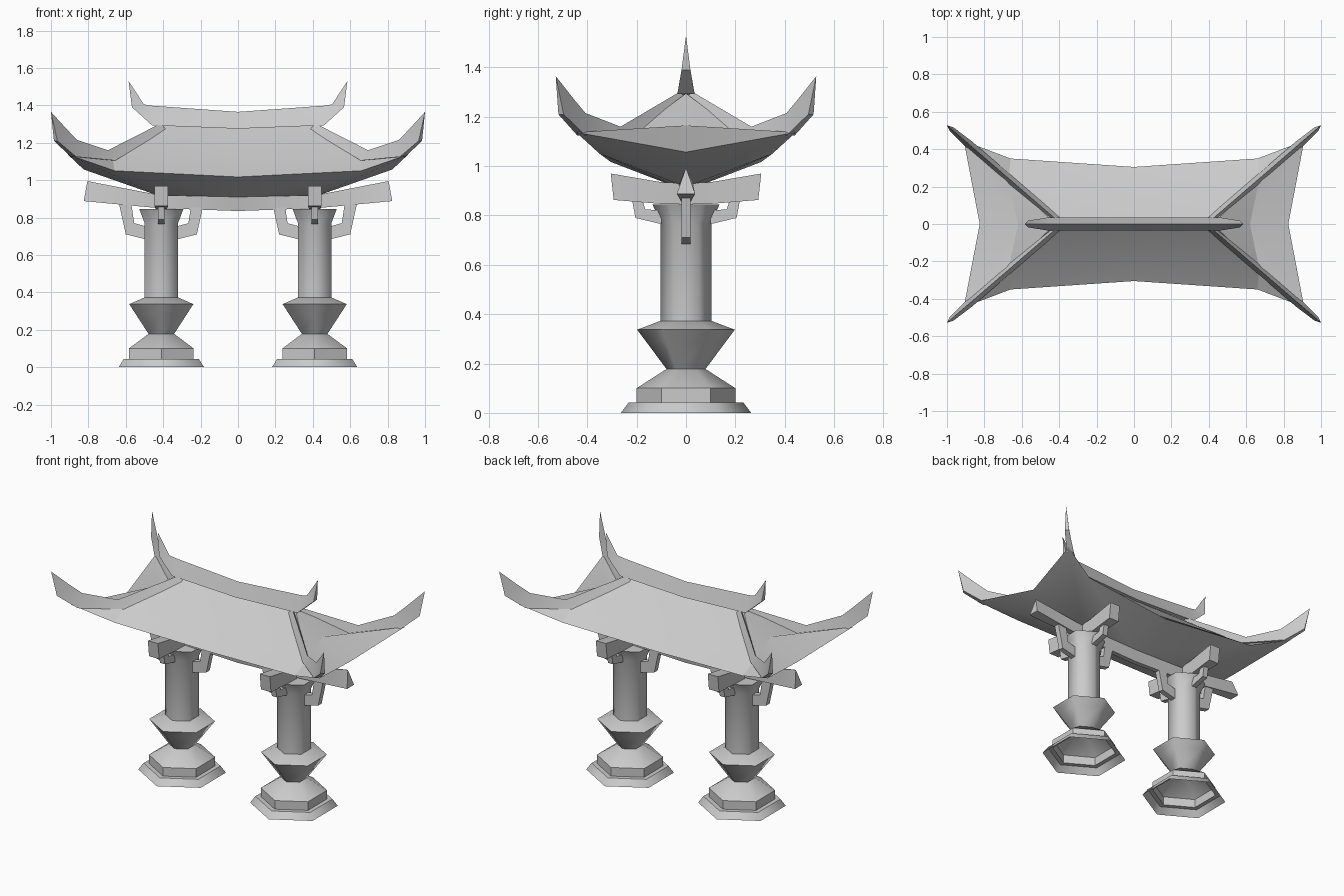
import bpy, bmesh, math

cube = bpy.data.objects.get("Cube")
if cube:
    bpy.data.objects.remove(cube, do_unlink=True)

stone = bpy.data.materials.new("grey_stone")
stone.use_nodes = True
GREY = (0.6, 0.6, 0.6, 1.0)
stone.diffuse_color = GREY
stone.node_tree.nodes["Principled BSDF"].inputs["Base Color"].default_value = GREY


def finish(name, bm, smooth=20):
    """Weld, orient and shade a mesh, then link it as an object."""
    bmesh.ops.remove_doubles(bm, verts=bm.verts, dist=0.0005)
    bmesh.ops.recalc_face_normals(bm, faces=bm.faces)
    mesh = bpy.data.meshes.new(name)
    bm.to_mesh(mesh)
    bm.free()
    mesh.materials.append(stone)
    mesh.shade_smooth()
    mesh.set_sharp_from_angle(angle=math.radians(smooth))
    obj = bpy.data.objects.new(name, mesh)
    bpy.context.collection.objects.link(obj)
    return obj


def loft(name, rings, smooth=20, cap_start=True, cap_end=True):
    """Skin a sequence of rings that share one point count."""
    bm = bmesh.new()
    rows = [[bm.verts.new(p) for p in ring] for ring in rings]
    n = len(rows[0])
    for a, b in zip(rows, rows[1:]):
        for i in range(n):
            j = (i + 1) % n
            bm.faces.new((a[i], a[j], b[j], b[i]))
    if cap_start:
        bm.faces.new(rows[0])
    if cap_end:
        bm.faces.new(rows[-1])
    return finish(name, bm, smooth)


def hex_turn(name, cx, profile, smooth, cap_start=True):
    """Six-sided turned part with corners on the front and back."""
    angles = [math.radians(90 + 60 * k) for k in range(6)]
    rings = [[(cx + r * math.cos(a), r * math.sin(a), z) for a in angles]
             for r, z in profile]
    return loft(name, rings, smooth, cap_start)


def beam(name, axis, cx, stations):
    """Beam from half stations: (top reach, top z, top half width, bottom ...)."""
    full = [(-1, s) for s in reversed(stations)] + [(1, s) for s in stations[1:]]
    rings = []
    for side, (dt, zt, wt, db, zb, wb) in full:
        pts = [(side * dt, -wt, zt), (side * dt, wt, zt),
               (side * db, wb, zb), (side * db, -wb, zb)]
        if axis == "y":
            pts = [(-w, d, z) for d, w, z in pts]
        rings.append([(cx + x, y, z) for x, y, z in pts])
    return loft(name, rings)


def bracket(name, cx, ux, uy, outline, half=0.018):
    """Flat elbow plate reaching out from a pillar."""
    rings = [[(cx + d * ux - t * uy, d * uy + t * ux, z) for d, z in outline]
             for t in (-half, half)]
    return loft(name, rings)


# Pillars with pedestals, bowls, cross beams and brackets
X_BRACKET = [(.225, .87), (.19, .71), (.09, .685), (.09, .755), (.145, .77), (.16, .87)]
Y_BRACKET = [(.22, .87), (.205, .79), (.10, .765), (.10, .82), (.165, .825), (.18, .87)]
for side, cx in (("right", -0.41), ("left", 0.41)):
    hex_turn(side + "_pedestal", cx,
             [(.264, 0), (.232, .043), (.2, .043), (.2, .1), (.079, .178)], 50, False)
    hex_turn(side + "_bowl", cx,
             [(.079, .178), (.162, .289), (.198, .337), (.098, .375)], 50)
    hex_turn(side + "_pillar", cx,
             [(.103, .34), (.103, .77), (.136, .845)], 62)
    beam(side + "_cross_beam", "y", cx,
         [(0, .93, .037, 0, .845, .03), (.10, .935, .037, .10, .847, .03),
          (.305, .97, .037, .293, .863, .037)])
    for way, ux, uy, outline in (("inner", 1, 0, X_BRACKET), ("outer", -1, 0, X_BRACKET),
                                 ("front", 0, -1, Y_BRACKET), ("back", 0, 1, Y_BRACKET)):
        flip = 1 if cx < 0 else -1
        bracket(f"{side}_{way}_bracket", cx, ux * flip, uy, outline)

# Main lintel with wedge-shaped ends
beam("lintel", "x", 0,
     [(0, .91, .03, 0, .835, .016), (.42, .92, .03, .42, .85, .016),
      (.805, .995, 0, .825, .888, .037)])

# Hipped roof: one quarter mirrored to all four corners, upper and lower shells
R0, R1 = (0, 0, 1.287), (.42, 0, 1.295)
M0, M1, M2 = (0, .17, 1.12), (.67, .238, 1.115), (.62, 0, 1.165)
E0, E1, CORNER, E3 = (0, .305, 1.017), (.66, .35, 1.05), (.91, .445, 1.137), (.825, 0, 1.057)
B0, B1 = (0, 0, .9), (.42, 0, .915)
quarter = [(R0, R1, M1, M0), (M0, M1, E1, E0), (M1, CORNER, E1),
           (R1, M2, M1), (M2, E3, CORNER, M1),
           (B0, E0, E1, B1), (B1, E1, CORNER), (B1, CORNER, E3)]
bm = bmesh.new()
for sx in (-1, 1):
    for sy in (-1, 1):
        for face in quarter:
            bm.faces.new([bm.verts.new((x * sx, y * sy, z)) for x, y, z in face])
finish("roof", bm)

# Ridge crest: knife-edged fin with upswept ends
crest = [(0, 1.275, .035, 0, 1.365), (.46, 1.293, .035, .46, 1.398),
         (.567, 1.39, .018, .503, 1.405), (.585, 1.53, 0, .585, 1.53)]
stations = [(-1, s) for s in reversed(crest)] + [(1, s) for s in crest[1:]]
loft("ridge_crest", [[(k * xb, -w, zb), (k * xb, w, zb), (k * xt, 0, zt)]
                     for k, (xb, zb, w, xt, zt) in stations],
     cap_start=False, cap_end=False)

# Hip crests: the same fin swept down each hip and curling up at the corner
hip = [(.40, 1.27, .022, .41, 1.305), (.67, 1.105, .022, .695, 1.16),
       (.88, 1.125, .022, .86, 1.215), (.975, 1.21, .014, .915, 1.272),
       (1.0, 1.365, 0, 1.0, 1.365)]
RUN = math.hypot(.58, .5)
NX, NY = -.5 / RUN, .58 / RUN
for sx, side in ((-1, "right"), (1, "left")):
    for sy, end in ((-1, "front"), (1, "back")):
        rings = []
        for xb, zb, w, xt, zt in hip:
            yb, yt = [.028 + (x - .42) * .5 / .58 for x in (xb, xt)]
            pts = [(xb + NX * w, yb + NY * w, zb), (xb - NX * w, yb - NY * w, zb), (xt, yt, zt)]
            rings.append([(x * sx, y * sy, z) for x, y, z in pts])
        loft(f"{end}_{side}_hip_crest", rings, cap_end=False)
